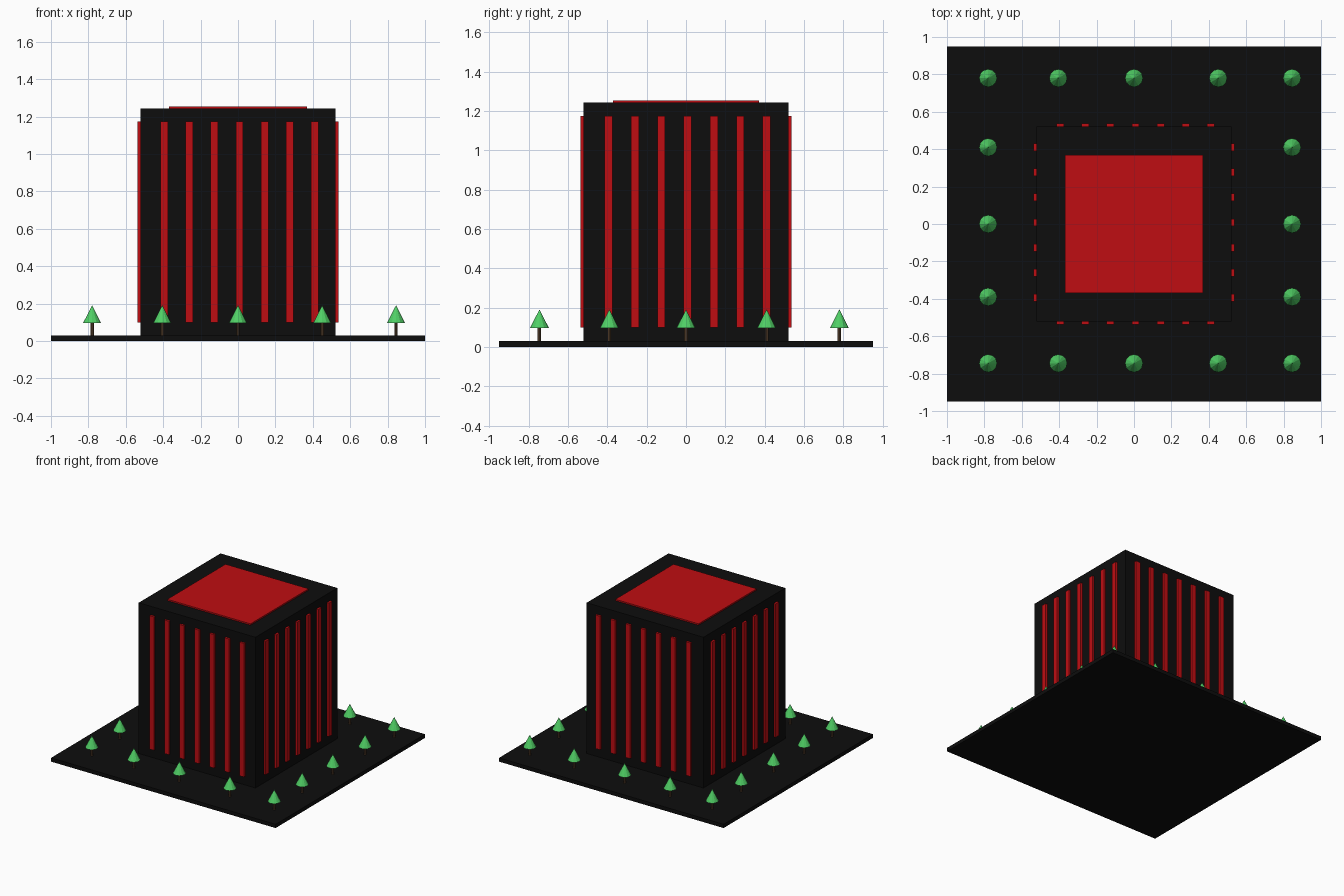
import bpy, math

if "Cube" in bpy.data.objects:
    bpy.data.objects.remove(bpy.data.objects["Cube"])


def material(name, color):
    m = bpy.data.materials.new(name)
    m.diffuse_color = (*color, 1)
    m.use_nodes = True
    m.node_tree.nodes["Principled BSDF"].inputs["Base Color"].default_value = m.diffuse_color
    return m


BLACK = material("black", (0.004, 0.004, 0.004))
RED = material("red", (0.52, 0.004, 0.006))
GREEN = material("green", (0.08, 0.62, 0.13))
BROWN = material("brown", (0.11, 0.06, 0.03))


def finish(name, mat):
    ob = bpy.context.object
    ob.name = name
    ob.data.materials.append(mat)
    return ob


def box(name, mat, x, y, z):
    """Box from (min, max) pairs on each axis."""
    bpy.ops.mesh.primitive_cube_add(
        size=1, location=[(a + b) / 2 for a, b in (x, y, z)])
    ob = finish(name, mat)
    ob.scale = [b - a for a, b in (x, y, z)]
    bpy.ops.object.transform_apply(location=False, rotation=False, scale=True)
    return ob


def tree(i, x, y):
    bpy.ops.mesh.primitive_cylinder_add(
        vertices=8, radius=0.009, depth=0.075, location=(x, y, 0.0675))
    finish(f"tree_trunk_{i}", BROWN)
    bpy.ops.mesh.primitive_cone_add(
        vertices=12, radius1=0.048, depth=0.095, location=(x, y, 0.1445))
    finish(f"tree_crown_{i}", GREEN)


# Ground slab, main block and roof panel
box("ground_slab", BLACK, (-1, 1), (-0.95, 0.95), (0, 0.03))
box("building_block", BLACK, (-0.52, 0.52), (-0.52, 0.52), (0.03, 1.243))
box("roof_panel", RED, (-0.37, 0.37), (-0.37, 0.37), (1.235, 1.254))

# Seven vertical fins on each facade
INNER, OUTER, HALF = 0.515, 0.537, 0.02
HEIGHT = (0.10, 1.175)
for i in range(7):
    c = 0.008 + (i - 3) * 0.134
    span = (c - HALF, c + HALF)
    for near, far, front, side in ((-OUTER, -INNER, "front", "left"),
                                   (INNER, OUTER, "back", "right")):
        box(f"{front}_fin_{i}", RED, span, (near, far), HEIGHT)
        box(f"{side}_fin_{i}", RED, (near, far), span, HEIGHT)

# Trees around the edge: front and back rows, then the two sides
spots = [(x, y) for y in (-0.745, 0.78) for x in (-0.78, -0.405, 0, 0.45, 0.845)]
spots += [(x, y) for x in (-0.78, 0.845) for y in (-0.39, 0, 0.41)]
for i, (x, y) in enumerate(spots):
    tree(i, x, y)
